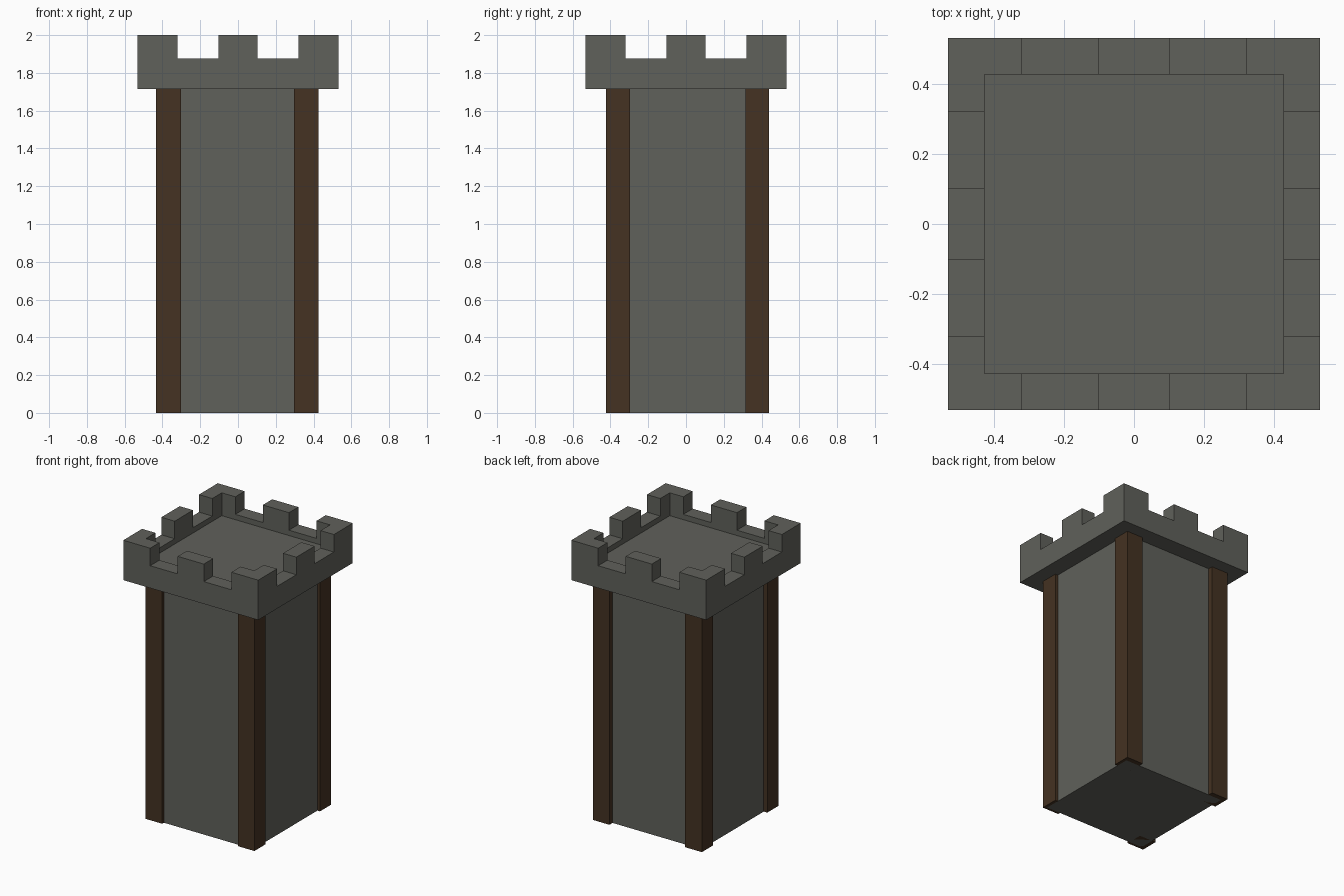
import bpy, bmesh

if "Cube" in bpy.data.objects:
    bpy.data.objects.remove(bpy.data.objects["Cube"])


def material(name, rgb):
    m = bpy.data.materials.new(name)
    m.diffuse_color = (*rgb, 1.0)
    m.use_nodes = True
    m.node_tree.nodes["Principled BSDF"].inputs["Base Color"].default_value = m.diffuse_color
    return m


STONE = material("grey stone", (0.117, 0.119, 0.104))
WOOD = material("dark brown wood", (0.058, 0.032, 0.016))


def finish(name, bm, mat):
    mesh = bpy.data.meshes.new(name)
    bm.to_mesh(mesh)
    bm.free()
    mesh.materials.append(mat)
    ob = bpy.data.objects.new(name, mesh)
    bpy.context.collection.objects.link(ob)
    return ob


def box(name, lo, hi, mat):
    bm = bmesh.new()
    bmesh.ops.create_cube(bm, size=1)
    for v in bm.verts:
        v.co = [lo[i] if v.co[i] < 0 else hi[i] for i in range(3)]
    return finish(name, bm, mat)


# Tower shaft
BASE = 1.716
box("tower_shaft", (-0.405, -0.405, 0), (0.405, 0.405, BASE), STONE)

# Corner posts, set slightly off centre
for xn, x0, x1 in (("left", -0.433, -0.301), ("right", 0.296, 0.426)):
    for yn, y0, y1 in (("front", -0.424, -0.297), ("back", 0.315, 0.44)):
        box(f"{yn}_{xn}_post", (x0, y0, 0), (x1, y1, BASE), WOOD)

# Battlement: one closed shell from a grid of cell heights
cuts = [-0.532, -0.427, -0.32, -0.103, 0.103, 0.32, 0.427, 0.532]
N = len(cuts) - 1
ROOF, GAP, TOP = 1.837, 1.875, 2.0


def height(i, j):
    if not (0 <= i < N and 0 <= j < N):
        return BASE
    if 0 < i < N - 1 and 0 < j < N - 1:
        return ROOF
    along = i if j in (0, N - 1) else j
    return GAP if along in (2, 4) else TOP


bm = bmesh.new()


def face(*pts):
    bm.faces.new([bm.verts.new(p) for p in pts])


for i in range(-1, N):
    for j in range(-1, N):
        h = height(i, j)
        if i >= 0 and j >= 0:
            x0, x1, y0, y1 = cuts[i], cuts[i + 1], cuts[j], cuts[j + 1]
            face((x0, y0, h), (x1, y0, h), (x1, y1, h), (x0, y1, h))
            face((x0, y1, BASE), (x1, y1, BASE), (x1, y0, BASE), (x0, y0, BASE))
        # step to the +x neighbour (winding follows which side is higher)
        k = height(i + 1, j)
        if j >= 0 and h != k:
            x, y0, y1 = cuts[i + 1], cuts[j], cuts[j + 1]
            face((x, y0, k), (x, y1, k), (x, y1, h), (x, y0, h))
        # step to the +y neighbour
        k = height(i, j + 1)
        if i >= 0 and h != k:
            y, x0, x1 = cuts[j + 1], cuts[i], cuts[i + 1]
            face((x1, y, k), (x0, y, k), (x0, y, h), (x1, y, h))

bmesh.ops.remove_doubles(bm, verts=bm.verts, dist=1e-5)
finish("battlement", bm, STONE)
